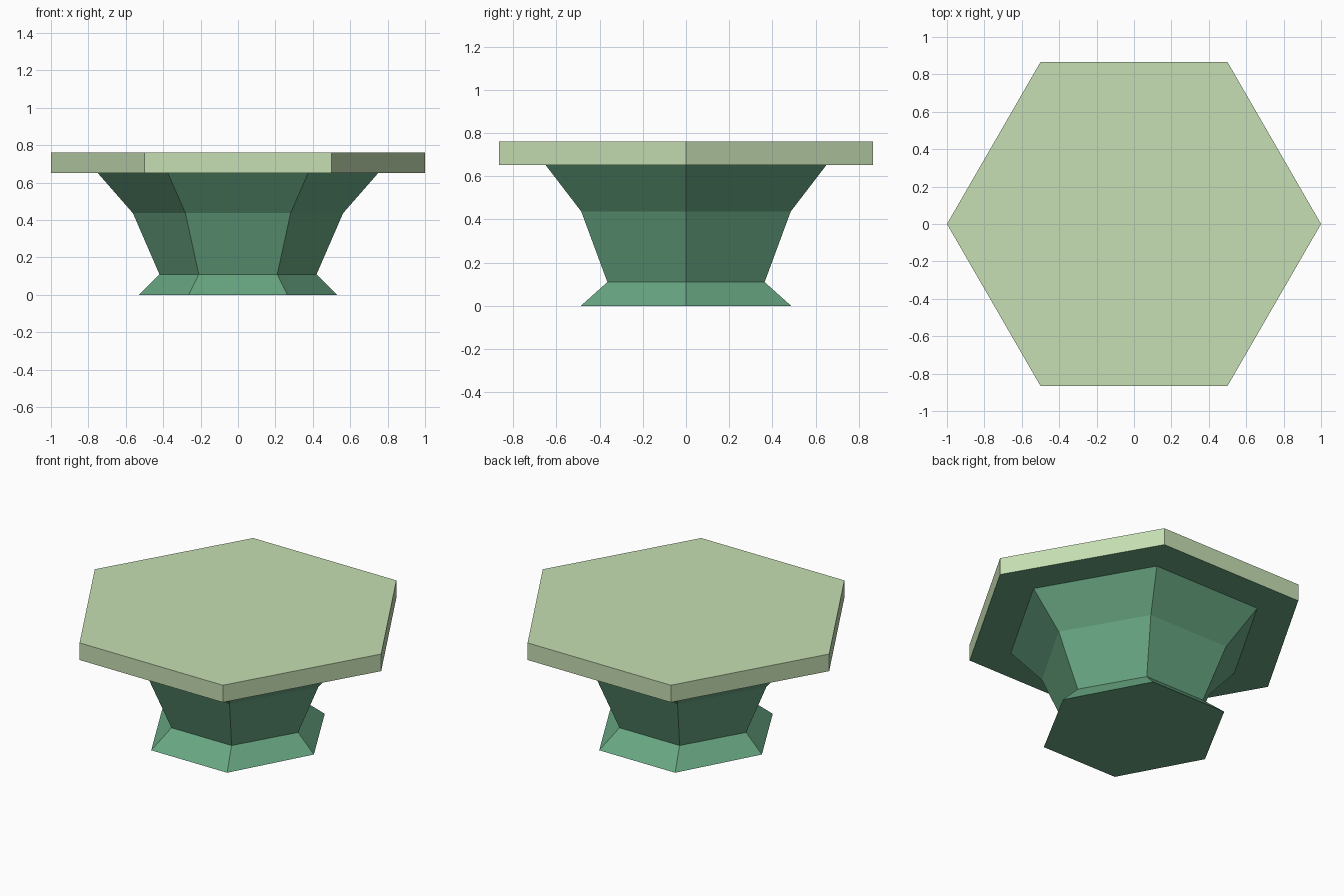
import bpy, bmesh

if "Cube" in bpy.data.objects:
    bpy.data.objects.remove(bpy.data.objects["Cube"])

def srgb(r, g, b):
    f = lambda c: c / 12.92 if c <= 0.04045 else ((c + 0.055) / 1.055) ** 2.4
    return (f(r / 255), f(g / 255), f(b / 255), 1.0)

def material(name, colour):
    m = bpy.data.materials.new(name)
    m.diffuse_color = colour
    m.use_nodes = True
    m.node_tree.nodes["Principled BSDF"].inputs["Base Color"].default_value = m.diffuse_color
    return m

def hex_ring(bm, rx, ry, z):
    """Hexagon with points on +-x and flat sides on +-y."""
    pts = [(rx, 0), (rx / 2, ry), (-rx / 2, ry), (-rx, 0), (-rx / 2, -ry), (rx / 2, -ry)]
    return [bm.verts.new((x, y, z)) for x, y in pts]

def hex_loft(name, sections, mat, cap_bottom=False, cap_top=False):
    bm = bmesh.new()
    rings = [hex_ring(bm, *s) for s in sections]
    for a, b in zip(rings, rings[1:]):
        for i in range(6):
            j = (i + 1) % 6
            bm.faces.new((a[i], a[j], b[j], b[i]))
    if cap_bottom:
        bm.faces.new(rings[0][::-1])
    if cap_top:
        bm.faces.new(rings[-1])
    me = bpy.data.meshes.new(name)
    bm.to_mesh(me)
    bm.free()
    me.materials.append(mat)
    ob = bpy.data.objects.new(name, me)
    bpy.context.collection.objects.link(ob)
    return ob

green = material("mid green", srgb(104, 166, 130))
pale = material("pale green", srgb(198, 223, 179))

# Flared foot, waisted column and the green underside of the top
hex_loft("pedestal", [(0.53, 0.487, 0.0), (0.42, 0.364, 0.11), (0.562, 0.485, 0.437),
                      (0.75, 0.65, 0.652), (1.0, 0.866, 0.652)], green, cap_bottom=True)

# Hexagonal slab
hex_loft("table_top", [(1.0, 0.866, 0.652), (1.0, 0.866, 0.76)], pale, cap_top=True)
